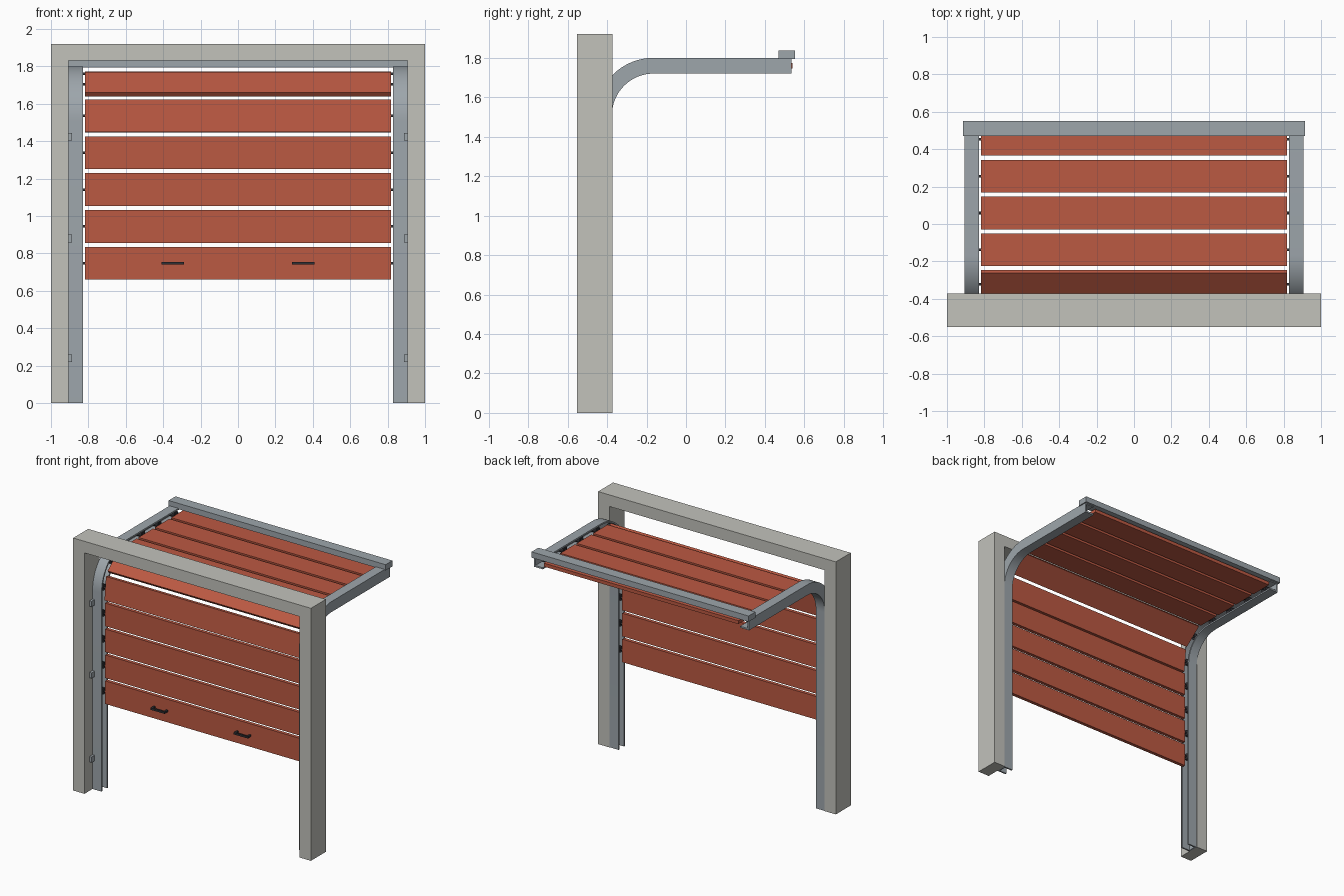
import bpy, bmesh, math
from mathutils import Matrix, Vector

if "Cube" in bpy.data.objects:
    bpy.data.objects.remove(bpy.data.objects["Cube"])

YC, ZC, R = -0.165, 1.51, 0.25      # bend centre and centre-line radius of the track
TRACK_END = 0.534


def material(name, rgb):
    m = bpy.data.materials.new(name)
    m.diffuse_color = (*rgb, 1)
    m.use_nodes = True
    m.node_tree.nodes["Principled BSDF"].inputs["Base Color"].default_value = m.diffuse_color
    return m


RED = material("red_panel", (0.50, 0.10, 0.055))
STEEL = material("steel", (0.34, 0.38, 0.41))
STONE = material("stone", (0.54, 0.54, 0.50))
DARK = material("dark_metal", (0.03, 0.03, 0.035))


def finish(bm, name, mat, smooth=False):
    bmesh.ops.recalc_face_normals(bm, faces=bm.faces)
    me = bpy.data.meshes.new(name)
    bm.to_mesh(me)
    bm.free()
    me.materials.append(mat)
    ob = bpy.data.objects.new(name, me)
    bpy.context.collection.objects.link(ob)
    if smooth:
        bpy.ops.object.select_all(action='DESELECT')
        ob.select_set(True)
        bpy.context.view_layer.objects.active = ob
        bpy.ops.object.shade_smooth_by_angle(angle=math.radians(30))
    return ob


def add_box(bm, x0, x1, y0, y1, z0, z1):
    c = Matrix.Translation(((x0 + x1) / 2, (y0 + y1) / 2, (z0 + z1) / 2))
    bmesh.ops.create_cube(bm, size=1, matrix=c @ Matrix.Diagonal((x1 - x0, y1 - y0, z1 - z0, 1)))


def add_rod(bm, x0, x1, y, z, r, n=16):
    m = Matrix.Translation(((x0 + x1) / 2, y, z)) @ Matrix.Rotation(math.pi / 2, 4, 'Y')
    bmesh.ops.create_cone(bm, cap_ends=True, segments=n, radius1=r, radius2=r,
                          depth=abs(x1 - x0), matrix=m)


def on_track(s):
    """Point (y, z) and lean angle at distance s along the track, s = 0 where the bend starts."""
    if s <= 0:
        return YC - R, ZC + s, 0.0
    a = min(s / R, math.pi / 2)
    extra = max(0.0, s - R * math.pi / 2)
    return YC - R * math.cos(a) + extra, ZC + R * math.sin(a), a


# Door surround: one upside-down U outline, extruded
bm = bmesh.new()
outline = [(-1, 0), (-0.905, 0), (-0.905, 1.832), (0.905, 1.832),
           (0.905, 0), (1, 0), (1, 1.92), (-1, 1.92)]
face = bm.faces.new([bm.verts.new((x, -0.552, z)) for x, z in outline])
ext = bmesh.ops.extrude_face_region(bm, geom=[face])["geom"]
bmesh.ops.translate(bm, vec=(0, 0.18, 0), verts=[v for v in ext if isinstance(v, bmesh.types.BMVert)])
finish(bm, "door_surround", STONE)

# Guide tracks: C-channel, open towards the door, swept up, round the bend and back
T, H = 0.012, 0.04
channel = [(0.83, -H), (0.905, -H), (0.905, H), (0.83, H),
           (0.83, H - T), (0.905 - T, H - T), (0.905 - T, T - H), (0.83, T - H)]
bend = R * math.pi / 2
stations = [-ZC] + [bend * i / 16 for i in range(17)] + [bend + TRACK_END - YC]
for side, label in ((-1, "left"), (1, "right")):
    bm = bmesh.new()
    rings = []
    for s in stations:
        y, z, a = on_track(s)
        rings.append([bm.verts.new((side * x, y - n * math.cos(a), z + n * math.sin(a)))
                      for x, n in channel])
    for p, q in zip(rings, rings[1:]):
        for i in range(8):
            j = (i + 1) % 8
            bm.faces.new((p[i], p[j], q[j], q[i]))
    bm.faces.new(rings[0])
    bm.faces.new(rings[-1])
    finish(bm, label + "_track", STEEL, True)

    # Wall brackets fixing the track to the surround
    bm = bmesh.new()
    for z in (0.24, 0.88, 1.424):
        add_box(bm, *sorted((side * 0.91, side * 0.887)), -0.492, -0.452, z - 0.021, z + 0.021)
    finish(bm, label + "_brackets", STEEL)

# Rear tie bar across the track ends
bm = bmesh.new()
add_box(bm, -0.913, 0.913, 0.47, 0.552, 1.794, 1.838)
finish(bm, "rear_tie_bar", STEEL)

# Door panels and their side rollers, spaced evenly along the track
for i in range(10):
    y, z, a = on_track(0.7475 - ZC + 0.197 * i)
    bm = bmesh.new()
    add_box(bm, -0.818, 0.818, -0.013, 0.013, -0.0875, 0.0875)
    ob = finish(bm, f"door_panel_{i + 1}", RED)
    ob.location = (0, y, z)
    ob.rotation_euler = (-a, 0, 0)
    bm = bmesh.new()
    for side in (-1, 1):
        add_rod(bm, side * 0.80, side * 0.85, y, z, 0.007)
        add_rod(bm, side * 0.838, side * 0.88, y, z, 0.024)
    finish(bm, f"rollers_{i + 1}", DARK, True)

# Pull handles on the bottom panel
for side, label in ((-1, "left"), (1, "right")):
    bm = bmesh.new()
    c = side * 0.35
    add_box(bm, c - 0.06, c + 0.06, -0.468, -0.454, 0.74, 0.754)
    for x in (c - 0.053, c + 0.053):
        add_box(bm, x - 0.007, x + 0.007, -0.456, -0.425, 0.74, 0.754)
    finish(bm, label + "_handle", DARK)
